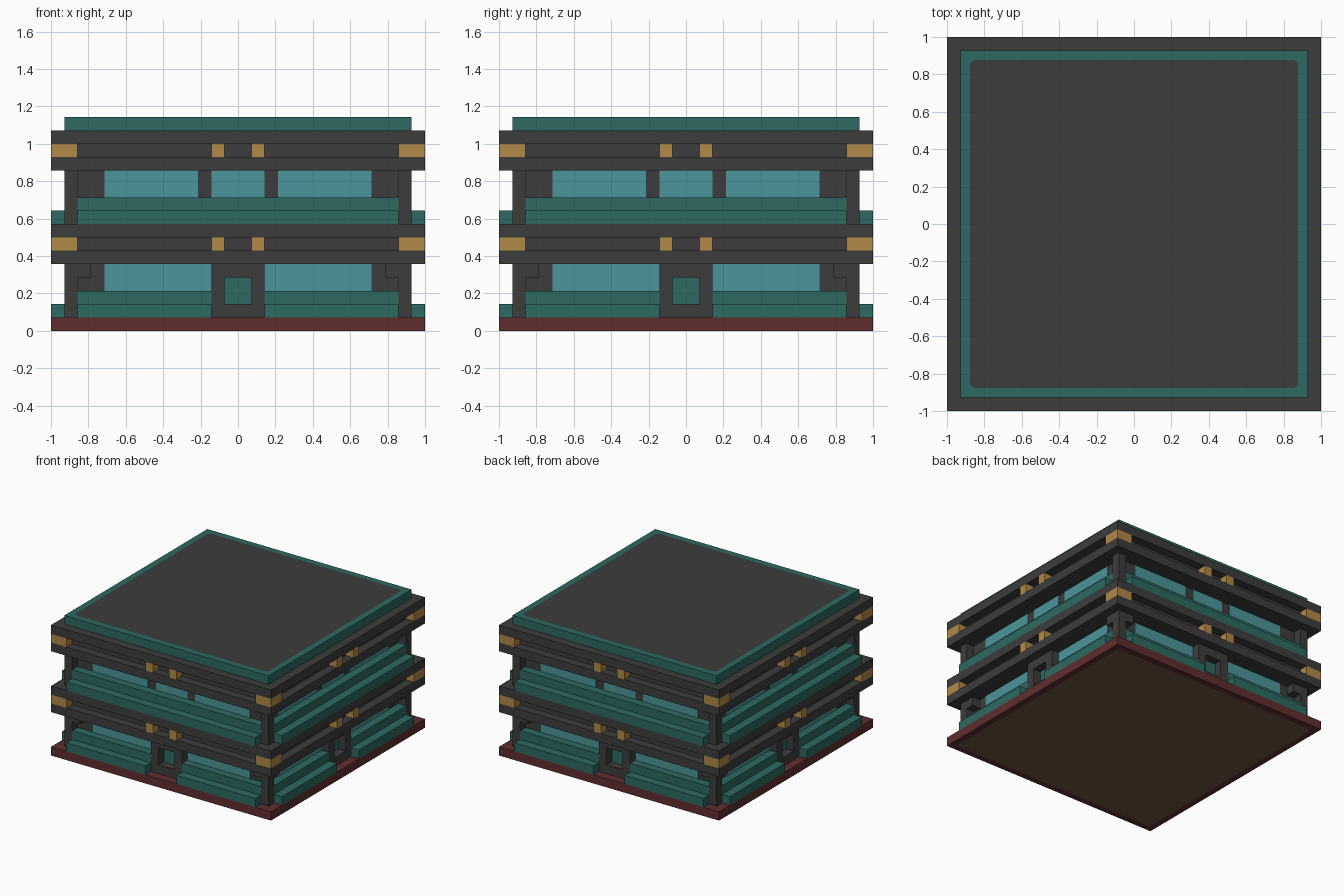
import bpy, bmesh
from math import radians
from mathutils import Matrix, Vector

U = 1 / 14          # building module
PLATE = 0.06        # thin plate depth, in modules

if "Cube" in bpy.data.objects:
    bpy.data.objects.remove(bpy.data.objects["Cube"], do_unlink=True)


def make_material(name, rgb):
    mat = bpy.data.materials.new(name)
    mat.use_nodes = True
    mat.diffuse_color = (*rgb, 1)
    bsdf = mat.node_tree.nodes["Principled BSDF"]
    bsdf.inputs["Base Color"].default_value = (*rgb, 1)
    bsdf.inputs["Roughness"].default_value = 0.8
    return mat


charcoal = make_material("charcoal", (0.046, 0.046, 0.046))
teal = make_material("deep teal", (0.026, 0.142, 0.12))
glass = make_material("pale teal glass", (0.072, 0.3, 0.32))
gold = make_material("ochre gold", (0.445, 0.25, 0.063))
red = make_material("dark red", (0.115, 0.027, 0.027))
brown = make_material("brown", (0.16, 0.089, 0.051))


def add_box(bm, x, y, z):
    """Axis-aligned box from three (low, high) ranges in modules."""
    size = Vector([b - a for a, b in (x, y, z)])
    mid = Vector([(a + b) / 2 for a, b in (x, y, z)])
    bmesh.ops.create_cube(bm, size=1, matrix=Matrix.Translation(mid) @ Matrix.Diagonal((*size, 1)))


def finish(name, bm, mats, turn=0):
    bmesh.ops.transform(bm, verts=bm.verts,
                        matrix=Matrix.Rotation(radians(90 * turn), 4, 'Z') @ Matrix.Scale(U, 4))
    mesh = bpy.data.meshes.new(name)
    bm.to_mesh(mesh)
    bm.free()
    for mat in mats:
        mesh.materials.append(mat)
    obj = bpy.data.objects.new(name, mesh)
    bpy.context.collection.objects.link(obj)
    return obj


def part(name, mat, boxes, turn=0):
    bm = bmesh.new()
    for box in boxes:
        add_box(bm, *box)
    finish(name, bm, [mat], turn)


def slab(name, half, z, mat):
    part(name, mat, [((-half, half), (-half, half), z)])


def panelled_slab(name, half, z, direction, mats):
    """Slab with an inset, corner-cut panel of a second colour on one face."""
    bm = bmesh.new()
    add_box(bm, (-half, half), (-half, half), z)
    bm.normal_update()
    face = next(f for f in bm.faces if f.normal.z * direction > 0.9)
    bmesh.ops.inset_region(bm, faces=[face], thickness=1)
    face.material_index = 1
    bmesh.ops.bevel(bm, geom=list(face.verts), offset=0.3, segments=1,
                    affect='VERTICES', material=0)
    finish(name, bm, mats)


def mirrored(x, y, z):
    return [(x, y, z), ((-x[1], -x[0]), y, z)]


# Base and roof
panelled_slab("base", 14, (0, 1), -1, [red, brown])
panelled_slab("roof", 13, (15, 16), 1, [teal, charcoal])

# Two storeys: walls, beams and the recessed band between the beams
for storey, z in (("lower", 1), ("upper", 8)):
    slab(storey + "_walls", 12, (z, z + 4), charcoal)
    slab(storey + "_bottom_beam", 14, (z + 4, z + 5), charcoal)
    slab(storey + "_beam_band", 13, (z + 5, z + 6), charcoal)
    slab(storey + "_top_beam", 14, (z + 6, z + 7), charcoal)

WALL = (-12 - PLATE, -12)
PORCH = (-13, -12)

for turn, side in enumerate(("front", "left", "back", "right")):
    for storey, z in (("lower", 1), ("upper", 8)):
        name = f"{side}_{storey}_"
        # Corner column and gold beam ends
        part(name + "corner_column", charcoal, [((12, 13), PORCH, (z, z + 4))], turn)
        part(name + "corner_beam_end", gold, [((12, 14), (-14, -12), (z + 5, z + 6))], turn)
        part(name + "beam_ends", gold, mirrored((1, 2), (-14, -13), (z + 5, z + 6)), turn)

        # Stepped ledge and windows
        if storey == "lower":
            ledge = (mirrored((2, 12), (-14, -12), (z, z + 1))
                     + mirrored((2, 12), PORCH, (z + 1, z + 2)))
            panes = mirrored((2, 10), WALL, (z + 2, z + 4))
        else:
            ledge = [((-12, 12), (-14, -12), (z, z + 1)),
                     ((-12, 12), PORCH, (z + 1, z + 2))]
            panes = mirrored((3, 10), WALL, (z + 2, z + 4))
            panes.append(((-2, 2), WALL, (z + 2, z + 4)))
        part(name + "stepped_ledge", teal, ledge, turn)
        part(name + "windows", glass, panes, turn)

    # Brackets beside the lower columns
    part(side + "_column_brackets", charcoal, mirrored((11, 12), PORCH, (4, 5)), turn)

    # Framed central opening with teal panel
    frame = mirrored((1, 2), PORCH, (1, 5))
    frame += [((-1, 1), PORCH, (1, 2)), ((-1, 1), PORCH, (4, 5))]
    part(side + "_door_frame", charcoal, frame, turn)
    part(side + "_door_panel", teal, [((-1, 1), WALL, (2, 4))], turn)
